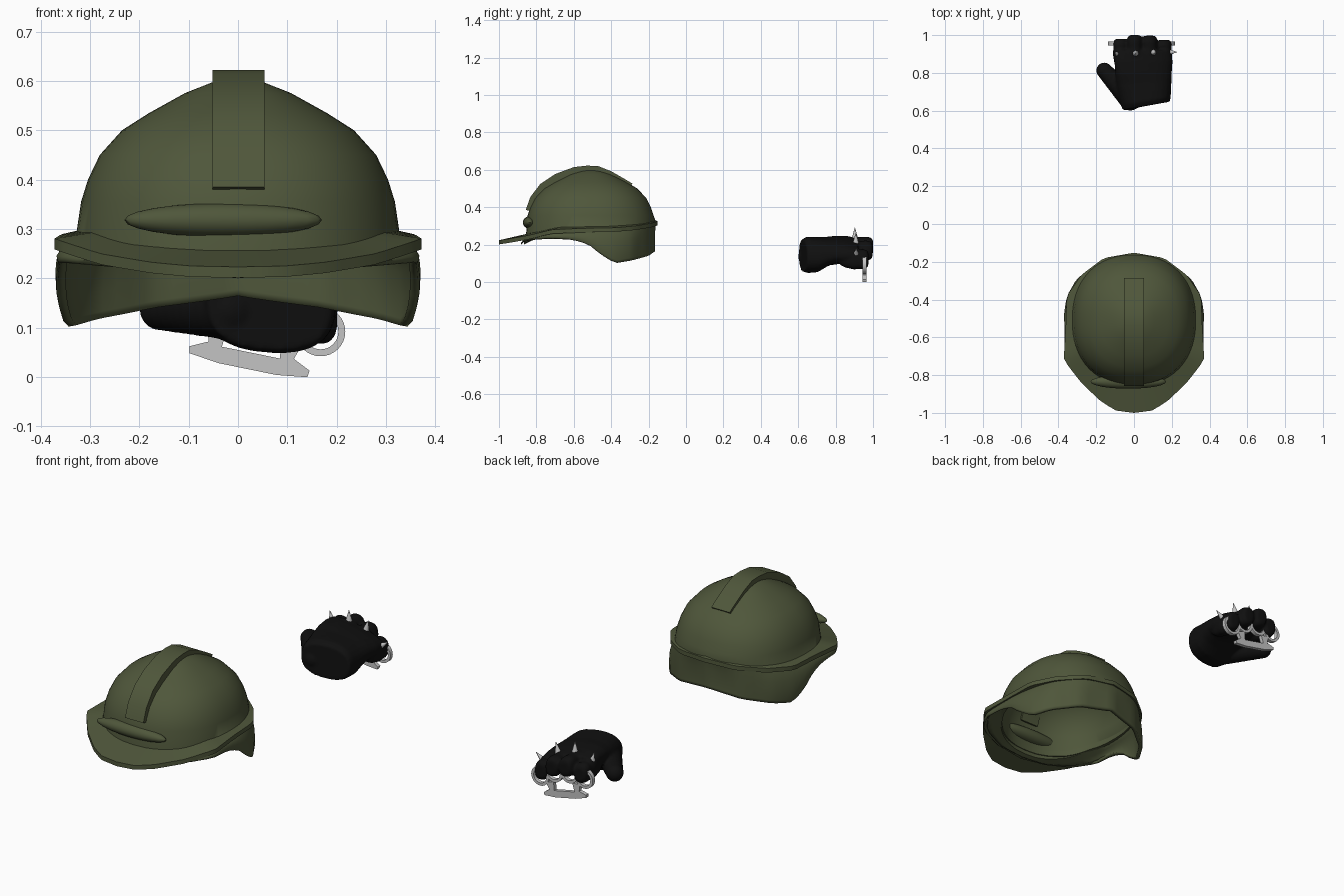
import bpy, bmesh, math
from mathutils import Vector, Matrix

if "Cube" in bpy.data.objects:
    bpy.data.objects.remove(bpy.data.objects["Cube"])


def material(name, r, g, b):
    m = bpy.data.materials.new(name)
    m.diffuse_color = (r, g, b, 1)
    m.use_nodes = True
    m.node_tree.nodes["Principled BSDF"].inputs["Base Color"].default_value = m.diffuse_color
    return m


OLIVE = material("olive_green", 0.078, 0.094, 0.043)
BLACK = material("glove_black", 0.005, 0.005, 0.005)
STEEL = material("steel_grey", 0.55, 0.55, 0.55)


def loft(bm, rows, caps=False, cyclic=False):
    """Skin closed rings of points; optionally cap the ends or join last to first."""
    vs = [[bm.verts.new(p) for p in r] for r in rows]
    n = len(rows[0])
    for i in range(len(rows) if cyclic else len(rows) - 1):
        a, b = vs[i], vs[(i + 1) % len(rows)]
        for j in range(n):
            bm.faces.new((a[j], a[(j + 1) % n], b[(j + 1) % n], b[j]))
    if caps:
        bm.faces.new(vs[0])
        bm.faces.new(vs[-1])


def finish(bm, name, mat, angle=40):
    bmesh.ops.recalc_face_normals(bm, faces=bm.faces[:])
    me = bpy.data.meshes.new(name)
    bm.to_mesh(me)
    bm.free()
    ob = bpy.data.objects.new(name, me)
    bpy.context.collection.objects.link(ob)
    me.materials.append(mat)
    bpy.ops.object.select_all(action='DESELECT')
    ob.select_set(True)
    bpy.context.view_layer.objects.active = ob
    bpy.ops.object.shade_smooth_by_angle(angle=math.radians(angle))
    return ob


# ---------------- helmet ----------------
CY, N = -0.51, 64
# Half outlines from back centre round to front centre, mirrored in x
FLANGE = [(0, -.152, .325), (.16, -.18, .315), (.28, -.27, .30), (.355, -.38, .29),
          (.362, -.55, .287), (.372, -.72, .28), (.28, -.84, .25), (.18, -.935, .233),
          (.1, -.987, .225), (0, -1.0, .223)]
HEM = [(0, -.165, .165), (.18, -.2, .14), (.3, -.29, .115), (.35, -.38, .10),
       (.365, -.46, .15), (.365, -.52, .2), (.362, -.6, .225), (.36, -.72, .232),
       (.28, -.82, .225), (.15, -.87, .215), (0, -.88, .2)]
# Crown profile: height, half width
CROWN = [(.603, .012), (.598, .05), (.575, .108), (.535, .18), (.50, .235),
         (.45, .28), (.40, .304), (.355, .318)]


def on_outline(pts, th):
    """Point of a mirrored half outline at angle th from the back."""
    side = 1 if th <= math.pi else -1
    a = min(th, 2 * math.pi - th)
    ang = [math.atan2(x, y - CY) for x, y, z in pts]
    for i in range(len(pts) - 1):
        if a <= ang[i + 1] + 1e-6:
            t = (a - ang[i]) / (ang[i + 1] - ang[i])
            p = Vector(pts[i]).lerp(Vector(pts[i + 1]), t)
            return Vector((p.x * side, p.y, p.z))
    return Vector(pts[-1])


def oval(th, w, z):
    s, c = math.sin(th), math.cos(th)
    k = (abs(s) ** 2.25 + abs(c) ** 2.25) ** (-1 / 2.25)
    return Vector((w * k * s, CY + 1.06 * w * k * c, z))


angles = [2 * math.pi * i / N for i in range(N)]

# Crown and flared neck guard as one hollow shell
rows = [[oval(t, w, z) for t in angles] for z, w in CROWN]
rim = [oval(t, .328, on_outline(FLANGE, t).z) for t in angles]
hem = [on_outline(HEM, t) for t in angles]
rows.append(rim)
for out, down in ((.5, .15), (.95, .4), (1.12, .7), (1.08, .92), (1.0, 1.0)):
    rows.append([Vector((*a.lerp(b, out).xy, a.z + (b.z - a.z) * down))
                 for a, b in zip(rim, hem)])
bm = bmesh.new()
loft(bm, rows)
bm.faces.new([v for v in bm.verts][:N])
shell = finish(bm, "helmet_shell", OLIVE, 60)
sol = shell.modifiers.new("thickness", 'SOLIDIFY')
sol.thickness, sol.offset = .018, -1

# Brim that runs into a narrow flange round the sides and back
section = []
for t in angles:
    o = on_outline(FLANGE, t)
    i = oval(t, .31, o.z + .012 + .025 * max(0, -math.cos(t)) ** 3)
    d = Vector((0, 0, .022))
    section.append([i, o, o - d, i - d * 1.3])
bm = bmesh.new()
loft(bm, section, cyclic=True)
finish(bm, "helmet_brim", OLIVE)

# Raised crest strip over the crown
crest = [(-.857, .385), (-.832, .455), (-.778, .525), (-.7, .577), (-.6, .614), (-.53, .622),
         (-.47, .62), (-.4, .592), (-.335, .555), (-.285, .525)]
rows = []
for y, z in crest:
    inn = Vector((0, y, z)) + (Vector((0, CY, .3)) - Vector((0, y, z))).normalized() * .05
    rows.append([(-.052, y, z), (.054, y, z), (.054, inn.y, inn.z), (-.052, inn.y, inn.z)])
bm = bmesh.new()
loft(bm, rows, caps=True)
finish(bm, "helmet_crest", OLIVE, 35)

# Swelling above the brim
bm = bmesh.new()
bmesh.ops.create_uvsphere(bm, u_segments=24, v_segments=12, radius=1,
                          matrix=Matrix.Translation((-.03, -.835, .318)) @ Matrix.Diagonal((.2, .037, .034, 1)))
finish(bm, "helmet_front_bulge", OLIVE, 60)

# ---------------- glove ----------------
def ring(y, cx, cz, hw, hh, tilt=0.0, slant=0.0, n=28):
    pts = []
    for i in range(n):
        a = 2 * math.pi * i / n
        c, s = math.cos(a), math.sin(a)
        k = (abs(c) ** 2.5 + abs(s) ** 2.5) ** (-1 / 2.5)
        x, z = hw * k * c, hh * k * s
        pts.append((cx + x, y + slant * x, cz + z - tilt * x))
    return pts


bm = bmesh.new()
# Palm and wrist
loft(bm, [ring(.625, .065, .14, .125, .085, .05, .18),
          ring(.65, .063, .145, .131, .096, .06, .17),
          ring(.70, .057, .147, .14, .093, .08, .12),
          ring(.75, .053, .162, .145, .075, .12, .08),
          ring(.80, .051, .174, .149, .065, .17, .04),
          ring(.86, .05, .175, .154, .06, .2),
          ring(.92, .048, .172, .15, .05, .2)], caps=True)
# Fingers: x, z, tip y
FINGERS = [(-.07, .168, .98), (.004, .188, 1.0), (.083, .168, .997), (.16, .122, .975)]
for x, z, tip in FINGERS:
    loft(bm, [ring(y, x, z, .042 * k, .055 * k, .15) for y, k in
              ((.82, .5), (.85, .8), (.9, 1), (.93, .92), (tip - .03, .97), (tip - .008, .85), (tip, .6))],
         caps=True)
# Thumb
a, b = Vector((-.02, .66, .135)), Vector((-.157, .812, .137))
for i in range(9):
    t = i / 8
    bmesh.ops.create_uvsphere(bm, u_segments=20, v_segments=12, radius=.06 - .017 * t,
                              matrix=Matrix.Translation(a.lerp(b, t)))
glove = finish(bm, "glove", BLACK)
rm = glove.modifiers.new("blend", 'REMESH')
rm.mode, rm.voxel_size, rm.use_smooth_shade = 'VOXEL', .007, True
sm = glove.modifiers.new("soften", 'SMOOTH')
sm.factor, sm.iterations = .5, 4

# Knuckle spikes: base and direction
SPIKES = [((-.085, .9, .2), (-.25, 0, 1)), ((.008, .903, .228), (0, 0, 1)),
          ((.1, .908, .202), (.25, 0, 1)), ((.178, .91, .142), (.8, 0, .6))]
bm = bmesh.new()
for p, d in SPIKES:
    d = Vector(d).normalized()
    m = Matrix.Translation(Vector(p) + d * .031) @ d.to_track_quat('Z', 'Y').to_matrix().to_4x4()
    bmesh.ops.create_cone(bm, cap_ends=True, segments=12, radius1=.018, radius2=.001, depth=.062, matrix=m)
finish(bm, "knuckle_spikes", STEEL)

# ---------------- knuckle grip: four rings and a palm bar ----------------
def grip(u, v, y):
    return Vector((.04 + .98 * u + .2 * v, y, .118 - .2 * u + .98 * v))


Y0, Y1 = .945, .965
bm = bmesh.new()
for u, v in ((-.13, 0), (-.045, .022), (.045, .022), (.13, 0)):
    sec = []
    for i in range(32):
        t = 2 * math.pi * i / 32
        c, s = math.cos(t), math.sin(t)
        sec.append([grip(u + r * c, v + r * s, y)
                    for r, y in ((.05, Y0), (.05, Y1), (.036, Y1), (.036, Y0))])
    loft(bm, sec, cyclic=True)
half = [(.06, -.104), (.122, -.096), (.124, -.082), (.088, -.065), (.1, -.03), (.055, -.025), (.06, -.07)]
bar = half + [(-u, v) for u, v in reversed(half)]
loft(bm, [[grip(u, v, y) for u, v in bar] for y in (Y0, Y1)], caps=True)
finish(bm, "knuckle_grip", STEEL)
